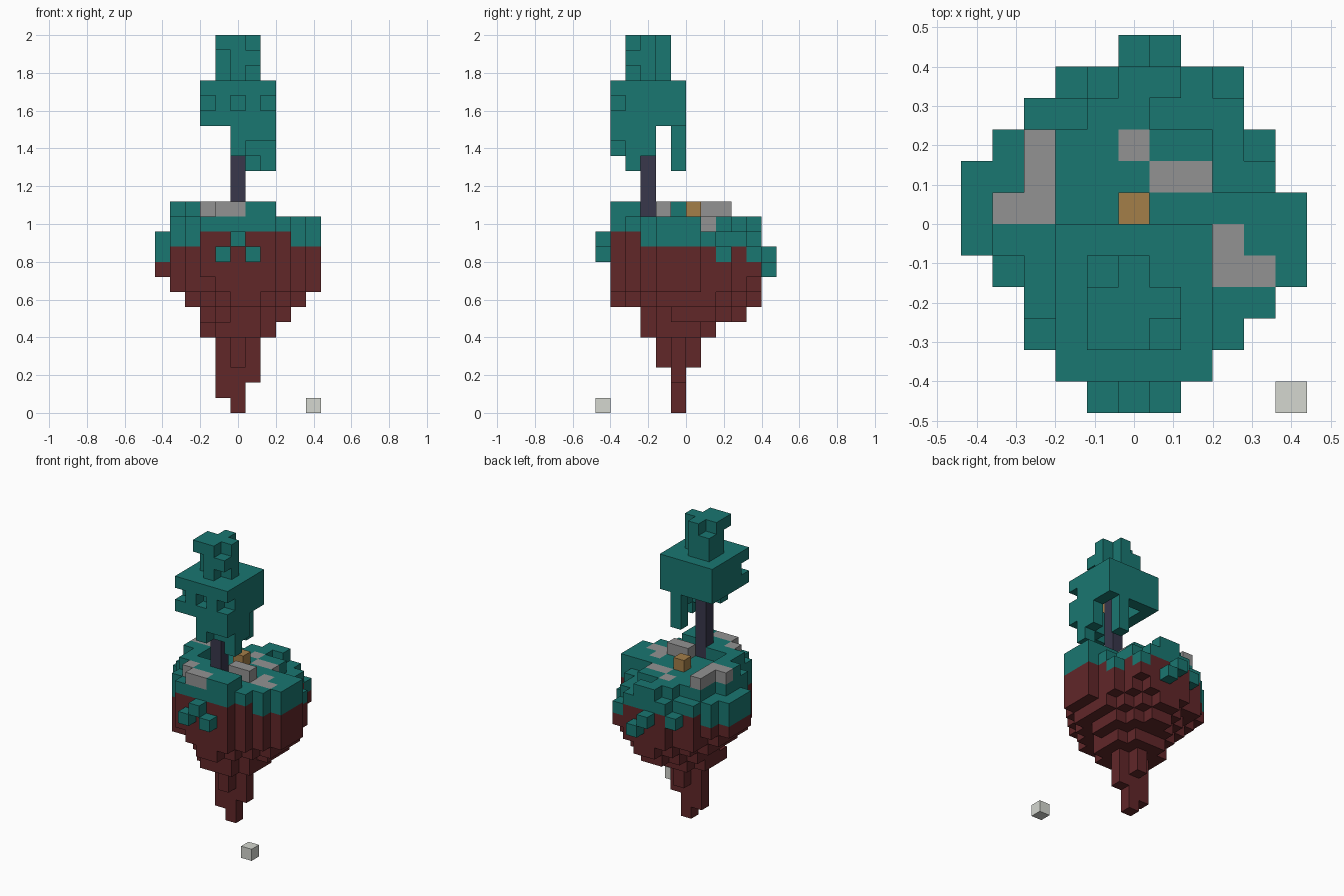
import bpy, bmesh

cube = bpy.data.objects.get("Cube")
if cube:
    bpy.data.objects.remove(cube, do_unlink=True)

S = 0.08  # block size


def material(name, rgb):
    m = bpy.data.materials.new(name)
    m.use_nodes = True
    col = (*rgb, 1)
    m.diffuse_color = col
    m.node_tree.nodes["Principled BSDF"].inputs["Base Color"].default_value = col
    return m


TEAL = material("teal foliage", (0.010, 0.184, 0.164))
BROWN = material("dark red earth", (0.12, 0.02, 0.022))
TRUNK = material("dark bark", (0.04, 0.038, 0.070))
STONE = material("grey stone", (0.29, 0.29, 0.29))
PALE = material("pale stone", (0.66, 0.68, 0.63))
GOLD = material("ochre block", (0.37, 0.21, 0.066))


def box(x0, x1, y0, y1, z0, z1):
    """All block cells in an inclusive range."""
    return {(x, y, z) for x in range(x0, x1 + 1)
            for y in range(y0, y1 + 1) for z in range(z0, z1 + 1)}


def build(name, cells, mat, solid):
    """Mesh of the outer block faces, skipping those buried in the model."""
    bm = bmesh.new()
    for c in sorted(cells):
        for axis in range(3):
            for d in (-1, 1):
                n = list(c)
                n[axis] += d
                if tuple(n) in solid:
                    continue
                u, v = (axis + 1) % 3, (axis + 2) % 3
                ring = []
                for a, b in ((0, 0), (1, 0), (1, 1), (0, 1))[::d]:
                    p = list(c)
                    p[axis] += (d + 1) // 2
                    p[u] += a
                    p[v] += b
                    ring.append(bm.verts.new(((p[0] - 0.5) * S, p[1] * S, p[2] * S)))
                bm.faces.new(ring)
    bmesh.ops.remove_doubles(bm, verts=bm.verts, dist=0.001)
    me = bpy.data.meshes.new(name)
    bm.to_mesh(me)
    bm.free()
    me.materials.append(mat)
    ob = bpy.data.objects.new(name, me)
    bpy.context.collection.objects.link(ob)


# Island plan: x span of each row, front to back
spans = [(-2, 2), (-3, 3), (-3, 4), (-4, 5), (-5, 5), (-5, 5),
         (-5, 4), (-4, 4), (-3, 3), (-1, 3)]
plan = {(x, y - 5) for y, (a, b) in enumerate(spans) for x in range(a, b + 1)}


def top(x, y):
    """Highest block of a column; the back rim steps down."""
    if (x, y) in {(4, 2), (3, 4)}:
        return 10
    if x == -5 or (x == -4 and y > 0) or (x > 2 and y > 0):
        return 11
    if (y == 4 and x not in (0, 1)) or (y == 3 and x not in (-1, 0)):
        return 11
    return 12


def is_grass(x, y, z):
    if x == -5 or top(x, y) == 10:
        return z >= 10
    front = y <= -3 and -2 <= x <= 3
    return z >= (12 if front else 11)


grass, earth = set(), set()
for x, y in plan:
    for z in range(9, top(x, y) + 1):
        (grass if is_grass(x, y, z) else earth).add((x, y, z))

# Tapering underside: rounded layers inside an x and y range, with a power
layers = {8: (-4, 5, -5, 4, 2), 7: (-3, 4, -5, 4, 1.5), 6: (-2, 3, -3, 3, 1.5),
          5: (-2, 2, -3, 1, 1.5), 4: (-1, 1, -2, 0, 1.5), 3: (-1, 1, -2, 0, 1.5)}
for z, (x0, x1, y0, y1, p) in layers.items():
    cx, cy = (x0 + x1) / 2, (y0 + y1) / 2
    rx, ry = (x1 - x0 + 1) / 2, (y1 - y0 + 1) / 2
    earth |= {(x, y, z) for x, y in plan if x0 <= x <= x1 and y0 <= y <= y1
              and (abs(x - cx) / rx) ** p + (abs(y - cy) / ry) ** p <= 1}
earth |= box(-1, 1, -1, -1, 2, 2) | box(-1, 0, -1, -1, 1, 1) | {(0, -1, 0)}

# Raised turf and hanging clumps round the rim
grass |= box(1, 2, -5, -4, 13, 13) | box(-1, 0, -4, -4, 13, 13)
grass |= box(-4, -3, -1, -1, 13, 13) | {(-3, -2, 13)}
grass |= box(-3, -1, -3, -3, 13, 13)
grass |= {(-1, -6, 10), (0, -6, 11), (1, -6, 10), (0, 5, 10), (1, 5, 9),
          (-2, 4, 10), (-4, 2, 10)}

# Stones: raised ones and ones flush with the turf
stones = box(-1, 0, -5, -5, 13, 13) | {(-2, -4, 13)}
stones |= box(1, 2, -2, -2, 13, 13)
stones |= box(-3, -3, 0, 2, 13, 13) | {(-4, 0, 13)}
stones |= box(1, 2, 1, 1, 12, 12) | {(0, 2, 12)}
stones |= box(3, 4, -2, -2, 12, 12) | {(3, -1, 12)}

# Ochre blocks: one on the turf, one tucked inside the crown
gold = {(0, 0, 13), (0, -4, 19)}

# Tree: the crown is a hollow box with hanging ends and a small spire
trunk = box(0, 0, -3, -3, 13, 20)
crown = box(-2, 2, -5, -1, 19, 21) - box(-1, 1, -4, -2, 19, 19)
crown -= {(-2, -5, 20), (0, -5, 20), (2, -5, 20)}
crown |= box(0, 2, -5, -5, 18, 18) | box(1, 1, -1, -1, 16, 18)
crown |= box(1, 2, -4, -4, 17, 18) | box(2, 2, -3, -3, 17, 18)
crown |= {(0, -5, 17), (2, -4, 16)}
crown |= box(-1, 1, -4, -2, 22, 24) - box(1, 1, -2, -2, 22, 24)
crown -= {(1, -4, 24), (-1, -2, 24), (-1, -4, 23), (-1, -4, 22), (1, -4, 22)}
crown -= trunk

grass -= stones
earth -= grass | stones
parts = [("island_earth", earth, BROWN), ("island_turf", grass, TEAL),
         ("stones", stones, STONE), ("ochre_blocks", gold, GOLD),
         ("tree_trunk", trunk, TRUNK), ("tree_crown", crown, TEAL),
         ("loose_pale_block", {(5, -6, 0)}, PALE)]
solid = set().union(*(p[1] for p in parts))
for name, cells, mat in parts:
    build(name, cells, mat, solid)
